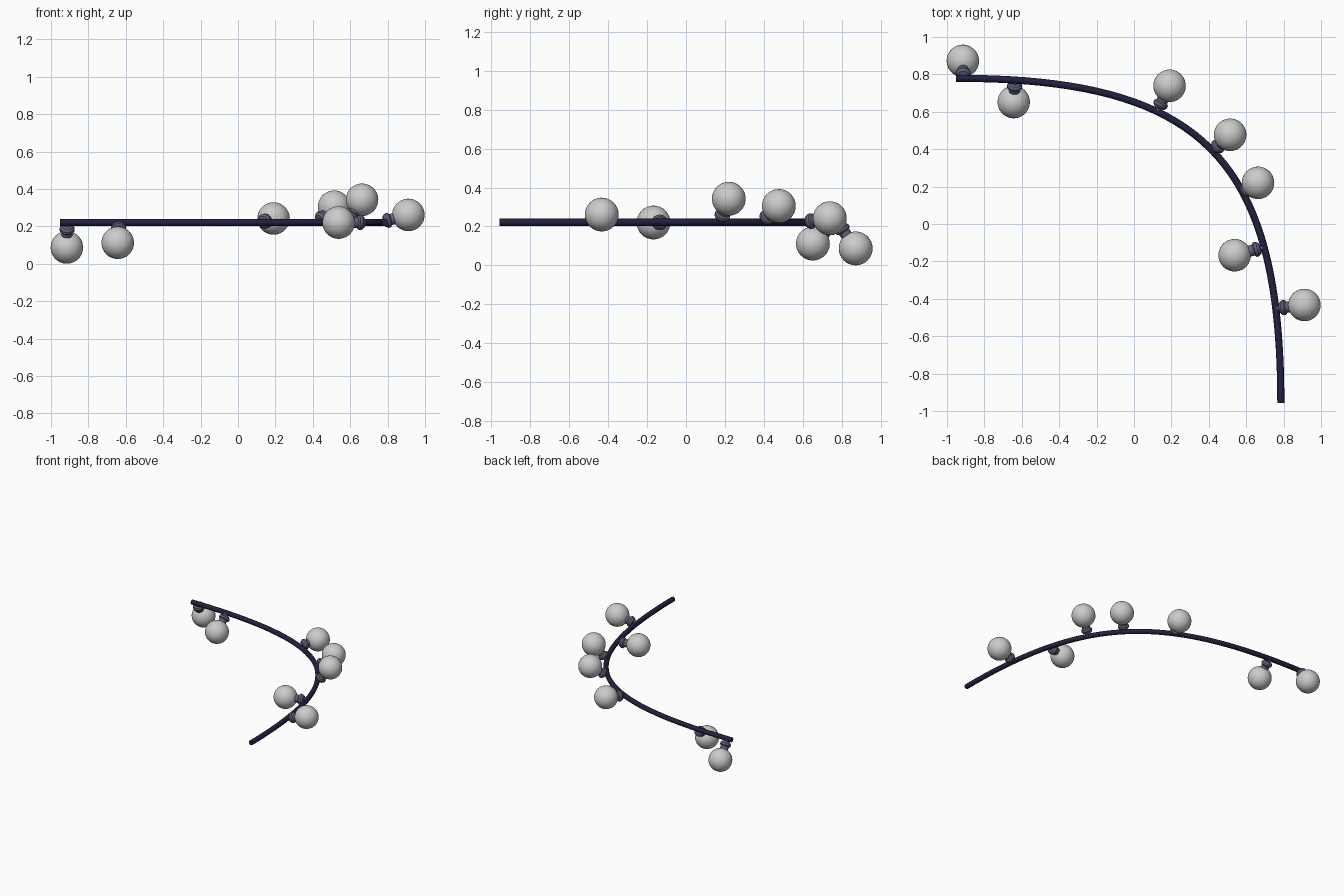
import bpy, bmesh, math
from mathutils import Vector

if "Cube" in bpy.data.objects:
    bpy.data.objects.remove(bpy.data.objects["Cube"])


def material(name, col):
    m = bpy.data.materials.new(name)
    m.diffuse_color = (*col, 1)
    m.use_nodes = True
    m.node_tree.nodes["Principled BSDF"].inputs["Base Color"].default_value = m.diffuse_color
    return m


NAVY = material("navy_cable", (0.015, 0.015, 0.05))
SLATE = material("slate_socket", (0.12, 0.12, 0.2))
Z = 0.221

# cable: one bezier arc with a round bevel
P = [Vector(p) for p in ((-0.952, 0.779, Z), (0.36, 0.779, Z), (0.785, 0.355, Z), (0.785, -0.958, Z))]
cu = bpy.data.curves.new("cable", 'CURVE')
cu.dimensions = '3D'
cu.bevel_depth = 0.019
cu.bevel_resolution = 2
cu.use_fill_caps = True
cu.resolution_u = 40
sp = cu.splines.new('BEZIER')
sp.bezier_points.add(1)
for bp, (co, left, right) in zip(sp.bezier_points,
                                 ((P[0], P[0] * 2 - P[1], P[1]), (P[3], P[2], P[3] * 2 - P[2]))):
    bp.handle_left_type = bp.handle_right_type = 'FREE'
    bp.co, bp.handle_left, bp.handle_right = co, left, right
cu.materials.append(NAVY)
cable = bpy.data.objects.new("cable", cu)
bpy.context.collection.objects.link(cable)


def on_cable(t):
    s = 1 - t
    return P[0] * s**3 + P[1] * 3 * s * s * t + P[2] * 3 * s * t * t + P[3] * t**3


SAMPLES = [on_cable(i / 600) for i in range(601)]


def lathe(name, profile, n=24):
    bm = bmesh.new()
    rings = [[bm.verts.new((r * math.cos(2 * math.pi * k / n), r * math.sin(2 * math.pi * k / n), z))
              for k in range(n)] for r, z in profile]
    for a, b in zip(rings, rings[1:]):
        for k in range(n):
            j = (k + 1) % n
            bm.faces.new((a[k], a[j], b[j], b[k]))
    bm.faces.new(rings[0][::-1])
    bm.faces.new(rings[-1])
    me = bpy.data.meshes.new(name)
    bm.to_mesh(me)
    bm.free()
    ob = bpy.data.objects.new(name, me)
    bpy.context.collection.objects.link(ob)
    return ob


def smooth(ob):
    bpy.ops.object.select_all(action='DESELECT')
    ob.select_set(True)
    bpy.context.view_layer.objects.active = ob
    bpy.ops.object.shade_smooth_by_angle(angle=math.radians(35))


# bulbs hang off the cable, each with a flared socket
SOCKET = [(0.016, 0), (0.016, 0.02), (0.03, 0.024), (0.04, 0.038), (0.04, 0.052), (0.03, 0.06), (0.03, 0.085)]
BULBS = [(-0.915, 0.872, 0.087), (-0.643, 0.652, 0.112), (0.19, 0.739, 0.242), (0.514, 0.477, 0.305),
         (0.663, 0.22, 0.342), (0.538, -0.167, 0.22), (0.911, -0.433, 0.261)]
for i, c in enumerate(BULBS, 1):
    c = Vector(c)
    base = min(SAMPLES, key=lambda p: (p - c).length)
    axis = c - base
    rot = axis.to_track_quat('Z', 'Y').to_euler()
    bpy.ops.mesh.primitive_uv_sphere_add(segments=32, ring_count=16, radius=0.087, location=c, rotation=rot)
    bulb = bpy.context.object
    bulb.name = f"bulb_{i}"
    smooth(bulb)
    socket = lathe(f"socket_{i}", SOCKET)
    socket.location = base
    socket.rotation_euler = rot
    socket.data.materials.append(SLATE)
    smooth(socket)
